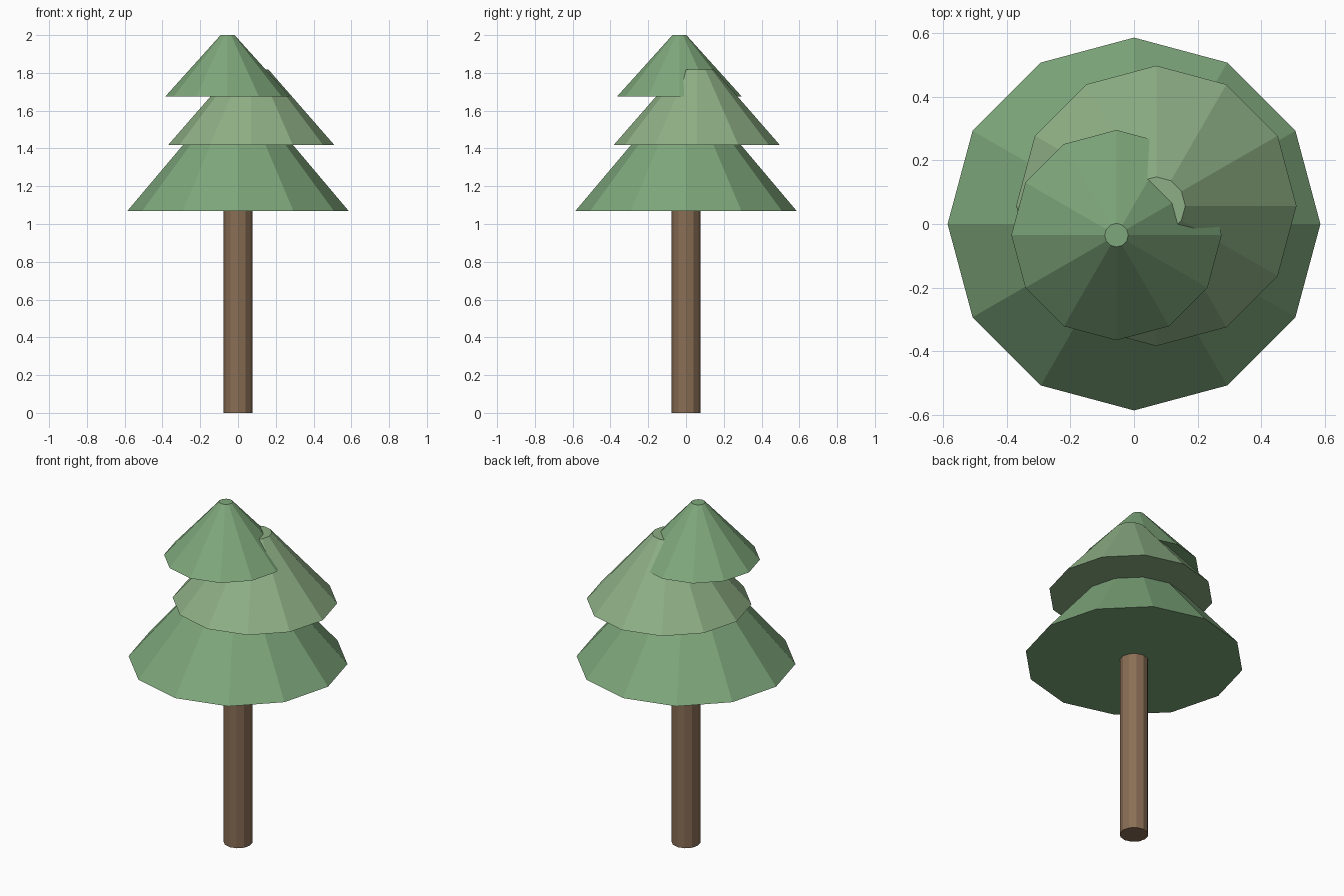
import bpy
import bmesh
from math import cos, sin, tau

if "Cube" in bpy.data.objects:
    bpy.data.objects.remove(bpy.data.objects["Cube"])


def material(name, rgb):
    m = bpy.data.materials.new(name)
    m.diffuse_color = (*rgb, 1)
    m.use_nodes = True
    m.node_tree.nodes["Principled BSDF"].inputs["Base Color"].default_value = m.diffuse_color
    return m


def frustum(name, centre, z0, z1, r0, r1, mat, sides=12):
    """Closed flat-faced cone section with a vertex on the +x axis."""
    bm = bmesh.new()
    rings = []
    for z, r in ((z0, r0), (z1, r1)):
        rings.append([bm.verts.new((centre[0] + r * cos(tau * i / sides),
                                    centre[1] + r * sin(tau * i / sides), z))
                      for i in range(sides)])
    low, high = rings
    bm.faces.new(low[::-1])
    bm.faces.new(high)
    for i in range(sides):
        j = (i + 1) % sides
        bm.faces.new((low[i], low[j], high[j], high[i]))
    mesh = bpy.data.meshes.new(name)
    bm.to_mesh(mesh)
    bm.free()
    mesh.materials.append(mat)
    obj = bpy.data.objects.new(name, mesh)
    bpy.context.collection.objects.link(obj)
    return obj


bark = material("bark", (0.25, 0.155, 0.09))
green = material("needles", (0.21, 0.39, 0.20))
pale = material("pale_needles", (0.27, 0.43, 0.235))

# Trunk
frustum("trunk", (0, 0), 0, 1.08, 0.077, 0.077, bark)

# Three overlapping tiers of foliage, the upper two off-centre
frustum("lower_foliage", (0, 0), 1.07, 1.55, 0.585, 0.18, green)
frustum("middle_foliage", (0.07, 0.057), 1.418, 1.818, 0.44, 0.091, pale)
frustum("top_foliage", (-0.055, -0.035), 1.675, 2.0, 0.33, 0.037, green)
